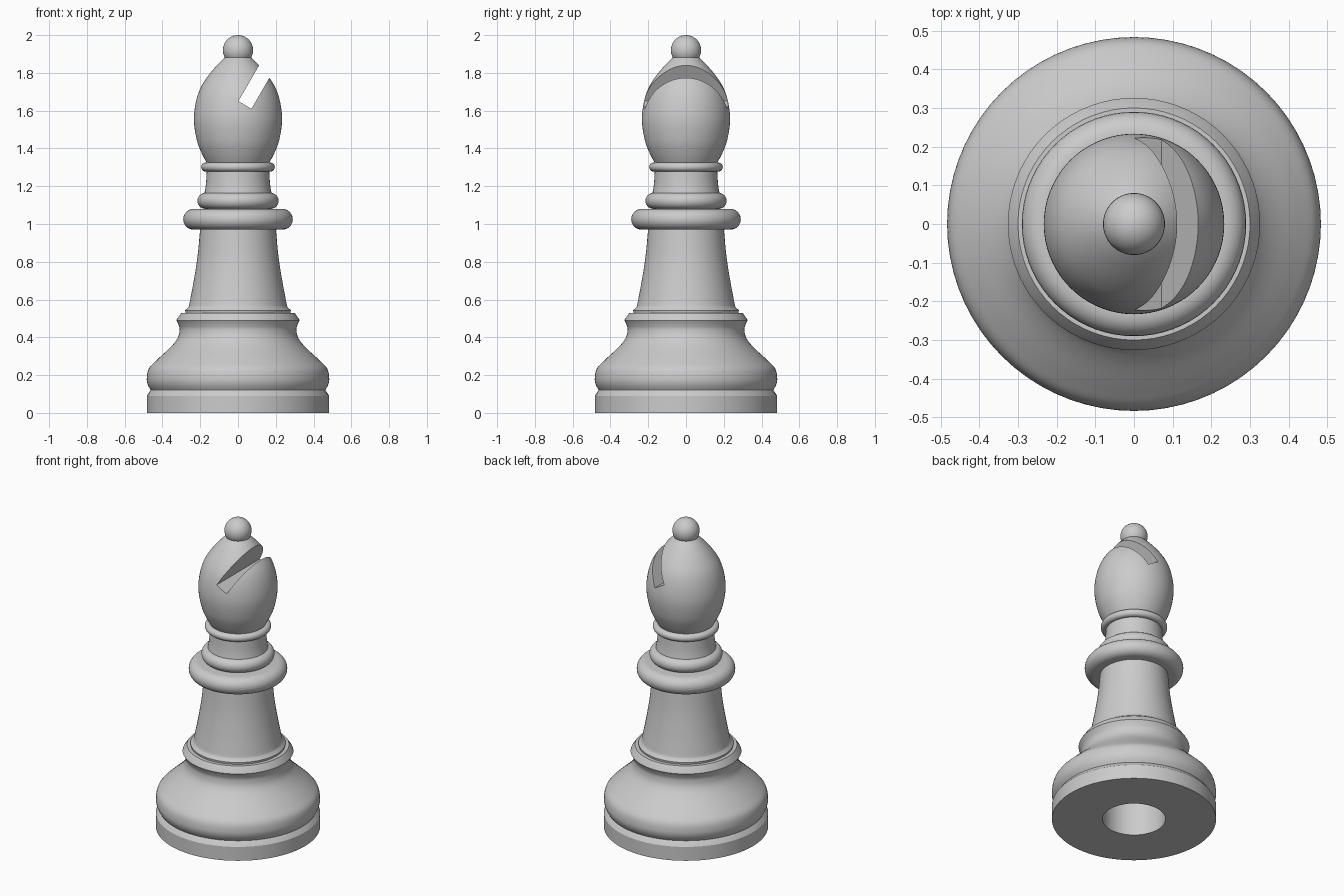
import bpy, bmesh, math
from mathutils import Matrix, Vector
from mathutils.geometry import interpolate_bezier

if "Cube" in bpy.data.objects:
    bpy.data.objects.remove(bpy.data.objects["Cube"])

SEGMENTS = 72

stone = bpy.data.materials.new("light grey")
stone.use_nodes = True
GREY = (0.6, 0.6, 0.6, 1)
stone.diffuse_color = GREY
stone.node_tree.nodes["Principled BSDF"].inputs["Base Color"].default_value = GREY


def smooth(points, steps=5):
    """Curve through (radius, height) points."""
    p = [Vector(q) for q in points]
    out = []
    for i in range(len(p) - 1):
        a, b = p[i], p[i + 1]
        ta = (b - p[max(i - 1, 0)]) / 6
        tb = (p[min(i + 2, len(p) - 1)] - a) / 6
        out += interpolate_bezier(a, a + ta, b - tb, b, steps + 1)[:-1]
    return [tuple(v[:2]) for v in out] + [tuple(points[-1])]


def bead(radius, low, high, steps=12):
    """Half-round outer edge between two heights."""
    r, mid = (high - low) / 2, (low + high) / 2
    angles = [math.pi * (i / steps - 0.5) for i in range(steps + 1)]
    return [(radius - r + r * math.cos(a), mid + r * math.sin(a)) for a in angles]


def lathe(name, profile):
    """Spin a profile round z, closing it on the axis."""
    profile = [(0, profile[0][1])] + list(profile) + [(0, profile[-1][1])]
    bm = bmesh.new()
    verts = [bm.verts.new((r, 0, z)) for r, z in profile]
    edges = [bm.edges.new(pair) for pair in zip(verts, verts[1:])]
    bmesh.ops.spin(bm, geom=verts + edges, cent=(0, 0, 0), axis=(0, 0, 1),
                   angle=math.tau, steps=SEGMENTS, use_merge=True)
    bmesh.ops.remove_doubles(bm, verts=bm.verts, dist=1e-5)
    bmesh.ops.recalc_face_normals(bm, faces=bm.faces)
    return add_object(name, bm)


def add_object(name, bm):
    mesh = bpy.data.meshes.new(name)
    bm.to_mesh(mesh)
    bm.free()
    mesh.materials.append(stone)
    obj = bpy.data.objects.new(name, mesh)
    bpy.context.collection.objects.link(obj)
    return obj


def select(obj):
    bpy.ops.object.select_all(action='DESELECT')
    obj.select_set(True)
    bpy.context.view_layer.objects.active = obj


# Base: bored foot, bulging body and flared rim
bulge = smooth([(0.462, 0.12), (0.478, 0.15), (0.483, 0.185), (0.472, 0.235),
                (0.43, 0.28), (0.36, 0.345), (0.32, 0.395), (0.309, 0.44),
                (0.315, 0.467), (0.326, 0.49)])
base = lathe("base", [(0.185, 0.4), (0.185, 0), (0.483, 0), (0.483, 0.09),
                      (0.464, 0.118)] + bulge + [(0.322, 0.498), (0.3, 0.53)])

# Tapered column with a small foot lip
column = lathe("column", [(0.278, 0.53), (0.28, 0.543), (0.262, 0.56)] +
               smooth([(0.26, 0.565), (0.236, 0.69), (0.214, 0.83), (0.2, 0.98)]))

# Collars, neck and head ring
lower_collar = lathe("lower_collar", bead(0.29, 0.97, 1.08))
upper_collar = lathe("upper_collar", bead(0.215, 1.08, 1.165))
neck = lathe("neck", smooth([(0.178, 1.16), (0.17, 1.21), (0.165, 1.285)]))
head_ring = lathe("head_ring", bead(0.195, 1.278, 1.325))

# Egg-shaped head
head = lathe("head", smooth([(0.163, 1.32), (0.19, 1.37), (0.217, 1.44),
                             (0.233, 1.54), (0.226, 1.63), (0.203, 1.71),
                             (0.163, 1.778), (0.11, 1.842), (0.065, 1.885)], 6))

# Slanted slot through the head
bm = bmesh.new()
bmesh.ops.create_cube(bm, size=1)
bmesh.ops.translate(bm, verts=bm.verts, vec=(0.5, 0, 0.5))
bmesh.ops.scale(bm, verts=bm.verts, vec=(0.08, 1, 0.4))
bmesh.ops.rotate(bm, verts=bm.verts, matrix=Matrix.Rotation(math.radians(30), 3, 'Y'))
bmesh.ops.translate(bm, verts=bm.verts, vec=(0.002, 0, 1.65))
slot = add_object("slot_cutter", bm)
slot.hide_render = True
cut = head.modifiers.new("slot", 'BOOLEAN')
cut.operation, cut.solver, cut.object = 'DIFFERENCE', 'EXACT', slot
select(head)
bpy.ops.object.modifier_apply(modifier=cut.name)
bpy.data.objects.remove(slot)

# Finial ball
finial = lathe("finial", bead(0.08, 1.84, 2.0, 20))

for part in (base, column, lower_collar, upper_collar, neck, head_ring, head, finial):
    select(part)
    bpy.ops.object.shade_smooth_by_angle(angle=math.radians(30))
